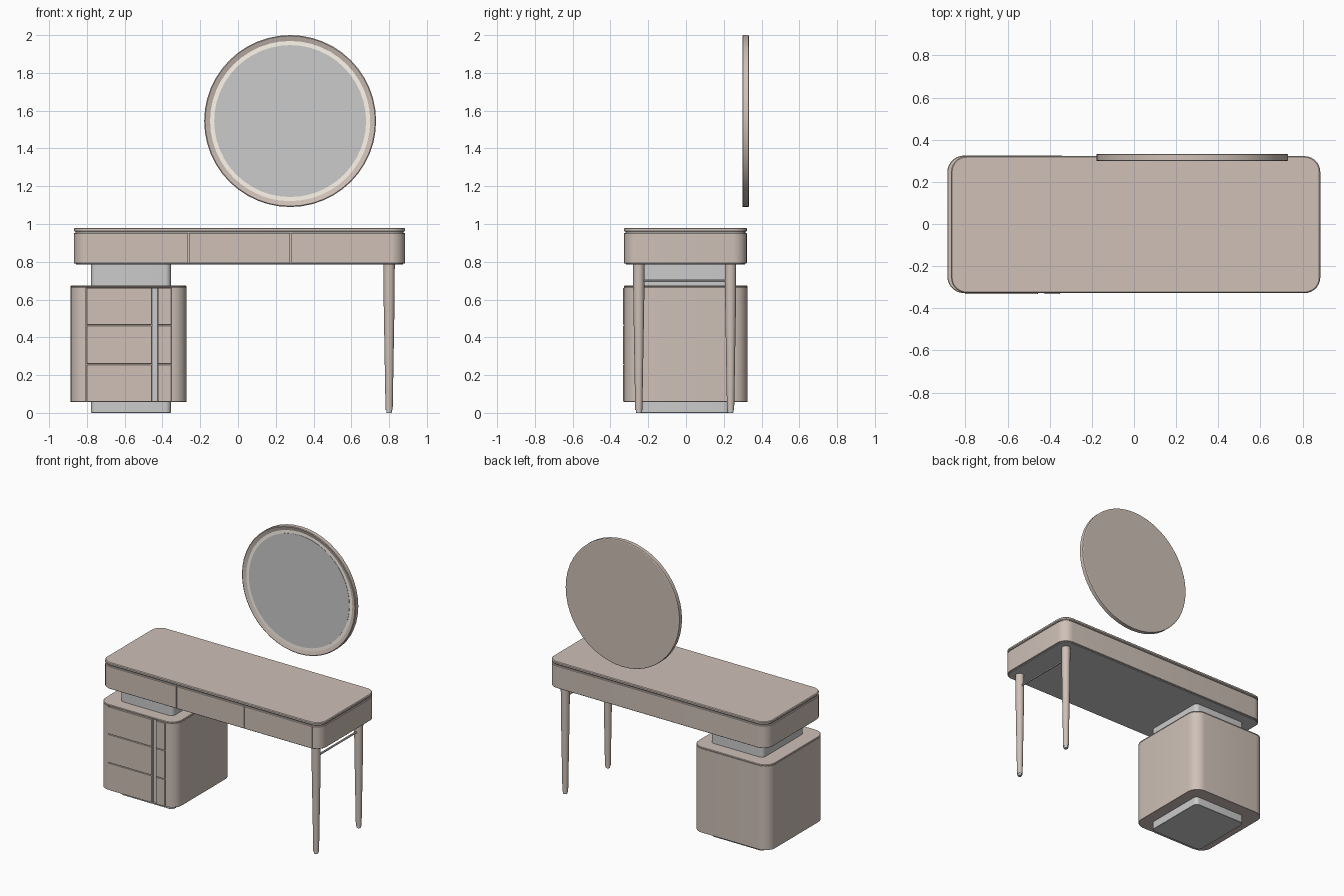
import bpy, bmesh, math
from mathutils import Matrix

if "Cube" in bpy.data.objects:
    bpy.data.objects.remove(bpy.data.objects["Cube"])


def material(name, rgb):
    m = bpy.data.materials.new(name)
    m.diffuse_color = (*rgb, 1)
    m.use_nodes = True
    m.node_tree.nodes["Principled BSDF"].inputs["Base Color"].default_value = m.diffuse_color
    return m


TAUPE = material("taupe", (0.62, 0.53, 0.475))
GLOW = material("warm_light", (1.0, 0.93, 0.84))


def finish(bm, name, mat=None):
    bmesh.ops.recalc_face_normals(bm, faces=bm.faces)
    mesh = bpy.data.meshes.new(name)
    bm.to_mesh(mesh)
    bm.free()
    ob = bpy.data.objects.new(name, mesh)
    bpy.context.collection.objects.link(ob)
    if mat:
        mesh.materials.append(mat)
    return ob


def skin(bm, loops, cap=True):
    """Bridge equal-length vertex loops and cap both ends."""
    n = len(loops[0])
    for a, b in zip(loops, loops[1:]):
        for i in range(n):
            j = (i + 1) % n
            bm.faces.new((a[i], a[j], b[j], b[i]))
    if cap:
        bm.faces.new(loops[0])
        bm.faces.new(loops[-1])


def plan(x0, x1, y0, y1, r, notches=(), depth=0.0, inset=0.0, seg=7):
    """Rounded rectangle outline; notches are x ranges cut into the front."""
    pts = []

    def arc(cx, cy, start):
        for k in range(seg + 1):
            a = math.radians(start + 90 * k / seg)
            pts.append((cx + (r - inset) * math.cos(a), cy + (r - inset) * math.sin(a)))

    arc(x0 + r, y0 + r, 180)
    f = y0 + inset
    for a, b in notches:
        pts.extend([(a, f), (a, y0 + depth), (b, y0 + depth), (b, f)])
    arc(x1 - r, y0 + r, 270)
    arc(x1 - r, y1 - r, 0)
    arc(x0 + r, y1 - r, 90)
    return pts


def slab(name, x, y, z, r, mat=None, bevel=0.004, notches=(), depth=0.0):
    """Rounded block with softened top and bottom edges."""
    bm = bmesh.new()
    loops = []
    for h, inset in ((z[0], bevel), (z[0] + bevel, 0), (z[1] - bevel, 0), (z[1], bevel)):
        outline = plan(*x, *y, r, notches, depth, inset)
        loops.append([bm.verts.new((px, py, h)) for px, py in outline])
    skin(bm, loops)
    return finish(bm, name, mat)


def box(name, x, y, z, mat=None, bevel=0.0015):
    bm = bmesh.new()
    size = Matrix.Diagonal((x[1] - x[0], y[1] - y[0], z[1] - z[0], 1))
    centre = Matrix.Translation(((x[0] + x[1]) / 2, (y[0] + y[1]) / 2, (z[0] + z[1]) / 2))
    bmesh.ops.create_cube(bm, size=1, matrix=centre @ size)
    bmesh.ops.bevel(bm, geom=bm.edges[:], offset=bevel, segments=1, affect='EDGES')
    return finish(bm, name, mat)


def lathe(name, profile, origin, axis='Z', sides=20, mat=None):
    """Spin (radius, height) points about an axis through origin."""
    bm = bmesh.new()
    ox, oy, oz = origin
    loops = []
    for r, h in profile:
        loop = []
        for k in range(sides):
            a = 2 * math.pi * k / sides
            c, s = r * math.cos(a), r * math.sin(a)
            co = (ox + c, oy + s, oz + h) if axis == 'Z' else (ox + c, oy + h, oz + s)
            loop.append(bm.verts.new(co))
        loops.append(loop)
    skin(bm, loops)
    return finish(bm, name, mat)


# Desk: apron with drawer seams, shadow gap, top and grey underside
DX, DY = (-0.868, 0.884), (-0.328, 0.322)
seams = [(x - 0.003, x + 0.003) for x in (-0.805, -0.262, 0.279, 0.82)]
slab("desk_apron", DX, DY, (0.79, 0.953), 0.075, TAUPE, 0.003, seams, 0.02)
slab("desk_shadow_gap", (DX[0] + 0.008, DX[1] - 0.008), (DY[0] + 0.008, DY[1] - 0.008),
     (0.95, 0.962), 0.067, None, 0.001)
slab("desk_top", DX, DY, (0.959, 0.98), 0.075, TAUPE, 0.005)
slab("desk_underside", (DX[0] + 0.01, DX[1] - 0.01), (DY[0] + 0.01, DY[1] - 0.01),
     (0.786, 0.792), 0.065, None, 0.001)

# Cabinet: body with an open front recess, and a lid
CX, CY = (-0.886, -0.273), (-0.328, 0.325)
slab("cabinet_body", CX, CY, (0.058, 0.666), 0.08, TAUPE, 0.001, [(-0.808, -0.346)], 0.03)
slab("cabinet_lid", CX, CY, (0.665, 0.675), 0.08, TAUPE, 0.003)

# Drawer fronts: a wide and a narrow panel beside a recessed grey strip
levels = (0.058, 0.257, 0.464, 0.664)
for i, (lo, hi) in enumerate(zip(levels, levels[1:])):
    for side, x in (("wide", (-0.802, -0.456)), ("narrow", (-0.424, -0.352))):
        box(f"drawer_front_{side}_{i + 1}", x, (-0.333, -0.299), (lo + 0.002, hi - 0.002), TAUPE)
box("drawer_handle_strip", (-0.456, -0.424), (-0.316, -0.299), (0.06, 0.662))

# Grey plinths below and above the cabinet
for name, z in (("lower_plinth", (0, 0.06)), ("upper_plinth", (0.672, 0.79))):
    slab(name, (-0.778, -0.355), (-0.24, 0.232), z, 0.03, None, 0.002)

# Tapered legs with grey feet, and the rail joining them
for name, y in (("front_leg", -0.25), ("back_leg", 0.236)):
    lathe(name, [(0.019, 0.015), (0.029, 0.60), (0.03, 0.79)], (0.80, y, 0), mat=TAUPE)
    lathe(name + "_foot", [(0.013, 0), (0.015, 0.003), (0.015, 0.018)], (0.80, y, 0))
lathe("leg_rail", [(0.007, -0.25), (0.007, 0.236)], (0.80, 0, 0.70), 'Y', 12)

# Round mirror: frame dish, glowing ring and glass
C = (0.276, 0, 1.545)
lathe("mirror_frame", [(0.45, 0.333), (0.455, 0.330), (0.455, 0.301), (0.45, 0.298),
                       (0.424, 0.306), (0.424, 0.312)], C, 'Y', 48, TAUPE)
lathe("mirror_light_ring", [(0.424, 0.315), (0.424, 0.306), (0.39, 0.306), (0.39, 0.315)],
      C, 'Y', 48, GLOW)
lathe("mirror_glass", [(0.402, 0.318), (0.402, 0.304)], C, 'Y', 48)

# Smooth shading with crisp edges
for ob in bpy.context.scene.objects:
    ob.select_set(True)
    bpy.context.view_layer.objects.active = ob
bpy.ops.object.shade_smooth_by_angle(angle=math.radians(30))
